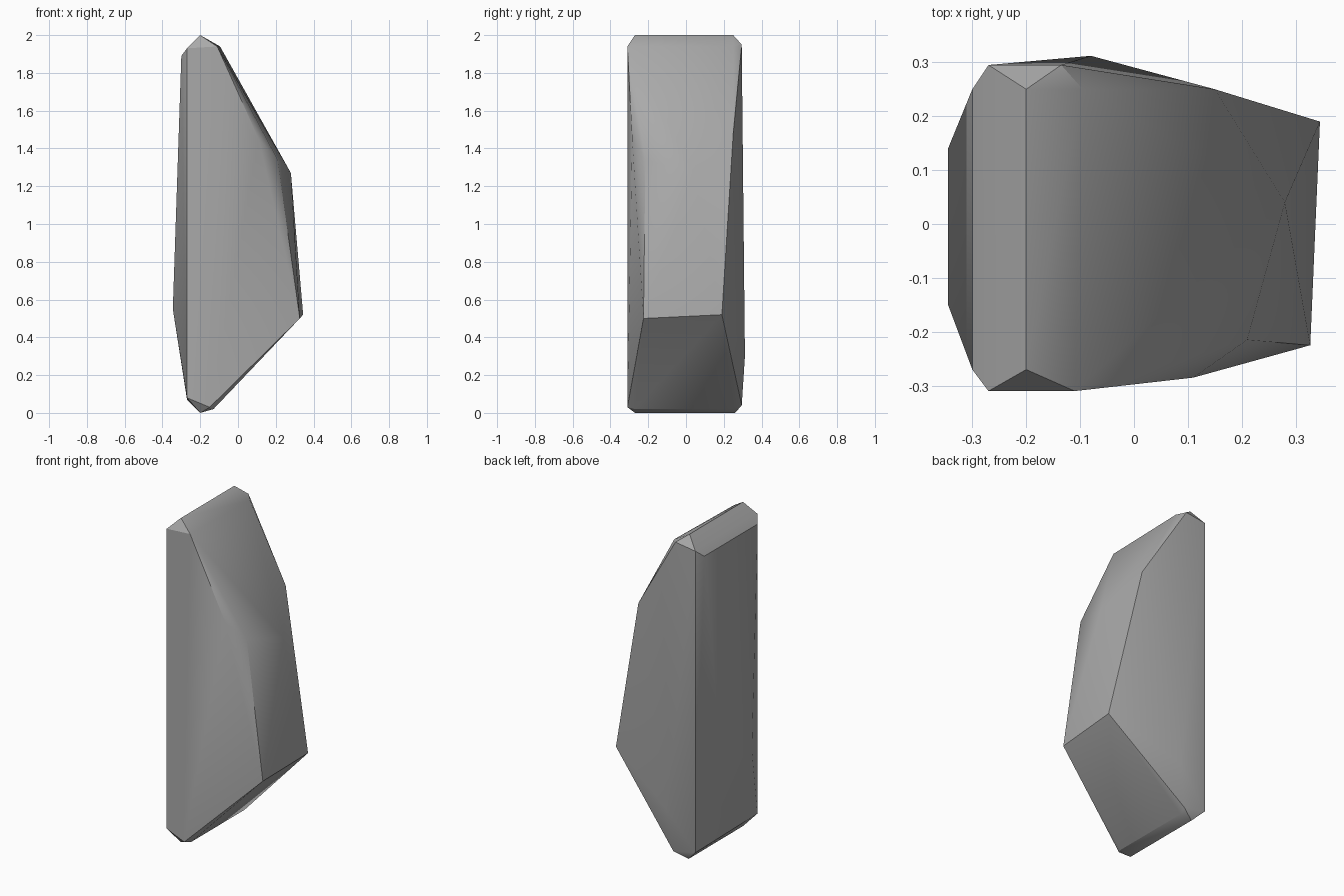
import bpy, bmesh, math

cube = bpy.data.objects.get("Cube")
if cube:
    bpy.data.objects.remove(cube, do_unlink=True)

# Stone colour
stone = bpy.data.materials.new("grey stone")
stone.use_nodes = True
grey = (0.4, 0.4, 0.4, 1)
stone.diffuse_color = grey
stone.node_tree.nodes["Principled BSDF"].inputs["Base Color"].default_value = grey

# Corners of the chiselled stone, grouped by region
crown = [(-.2, .25, 2), (-.2, -.27, 2), (-.27, -.31, 1.93), (-.11, -.31, 1.94),
         (-.27, .295, 1.93), (-.135, .295, 1.95), (-.095, .25, 1.94)]
flat_side = [(-.3, .25, 1.89), (-.3, -.27, 1.89), (-.345, .14, .55), (-.345, -.15, .55)]
bulge = [(.28, .04, 1.27), (.21, -.215, 1.34), (.11, -.285, 1.45), (.15, .25, 1.48),
         (.345, .19, .52), (.327, -.225, .5), (-.08, .312, .3)]
foot = [(-.2, .26, 0), (-.2, -.27, 0), (-.27, -.31, .08), (-.15, -.31, .03),
        (-.27, .295, .07), (-.12, .295, .04), (-.13, .25, .02), (-.13, -.27, .02)]

# Wrap the corners in a convex skin
bm = bmesh.new()
for co in crown + flat_side + bulge + foot:
    bm.verts.new(co)
hull = bmesh.ops.convex_hull(bm, input=bm.verts)
loose = {g for g in hull["geom_interior"] + hull["geom_unused"]
         if isinstance(g, bmesh.types.BMVert)}
bmesh.ops.delete(bm, geom=list(loose), context="VERTS")
bmesh.ops.dissolve_limit(bm, angle_limit=math.radians(1), verts=bm.verts, edges=bm.edges)
bmesh.ops.recalc_face_normals(bm, faces=bm.faces)

mesh = bpy.data.meshes.new("standing_stone")
bm.to_mesh(mesh)
bm.free()
mesh.materials.append(stone)
rock = bpy.data.objects.new("standing_stone", mesh)
bpy.context.collection.objects.link(rock)

# Soften shallow facets, keep the ridges crisp
bpy.context.view_layer.objects.active = rock
rock.select_set(True)
bpy.ops.object.shade_smooth_by_angle(angle=math.radians(30))
